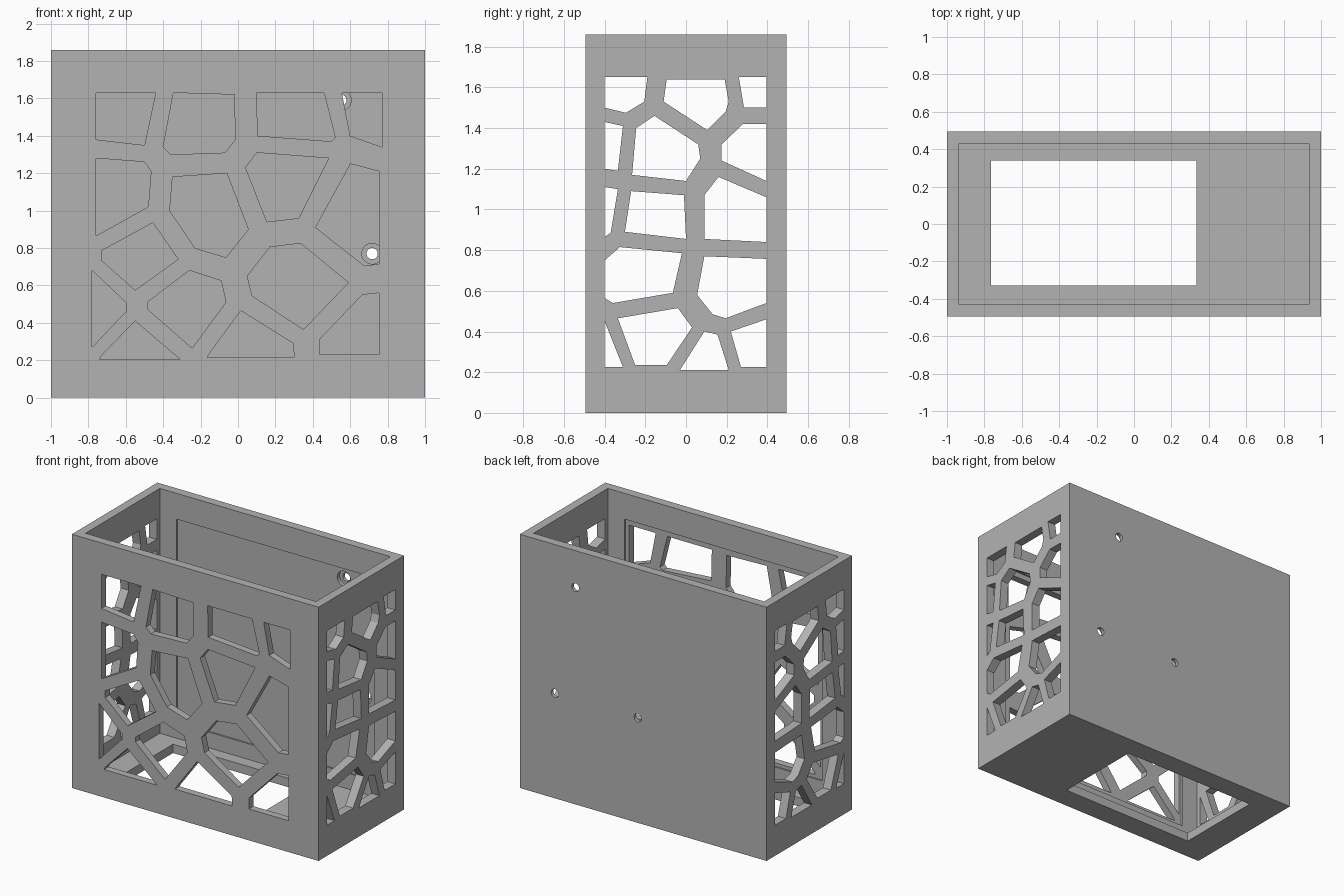
import bpy, bmesh, math
from mathutils import Matrix, Vector

default = bpy.data.objects.get("Cube")
if default:
    bpy.data.objects.remove(default, do_unlink=True)

WIDTH, DEPTH, HEIGHT, WALL = 2.0, 0.99, 1.86, 0.065
INNER_X, INNER_Y = WIDTH / 2 - WALL, DEPTH / 2 - WALL

grey = bpy.data.materials.new("plain_grey")
grey.use_nodes = True
colour = (0.45, 0.45, 0.45, 1)
grey.diffuse_color = colour
grey.node_tree.nodes["Principled BSDF"].inputs["Base Color"].default_value = colour


def add_box(bm, low, high):
    low, high = Vector(low), Vector(high)
    place = Matrix.Translation((low + high) / 2) @ Matrix.Diagonal((high - low).to_4d())
    bmesh.ops.create_cube(bm, size=1, matrix=place)


def add_prism(bm, base, sweep):
    face = bm.faces.new([bm.verts.new(point) for point in base])
    swept = bmesh.ops.extrude_face_region(bm, geom=[face])["geom"]
    moved = [item for item in swept if isinstance(item, bmesh.types.BMVert)]
    bmesh.ops.translate(bm, verts=moved, vec=sweep)


def add_bore(bm, x, z, radius, start, end):
    place = Matrix.Translation((x, (start + end) / 2, z)) @ Matrix.Rotation(math.pi / 2, 4, "X")
    bmesh.ops.create_cone(bm, cap_ends=True, segments=32, radius1=radius,
                          radius2=radius, depth=end - start, matrix=place)


def make_object(name, bm):
    bmesh.ops.recalc_face_normals(bm, faces=bm.faces)
    mesh = bpy.data.meshes.new(name)
    bm.to_mesh(mesh)
    bm.free()
    mesh.materials.append(grey)
    obj = bpy.data.objects.new(name, mesh)
    bpy.context.collection.objects.link(obj)
    return obj


def carve(target, name, bm):
    cutter = make_object(name, bm)
    cutter.hide_render = True
    modifier = target.modifiers.new(name, "BOOLEAN")
    modifier.operation = "DIFFERENCE"
    modifier.solver = "EXACT"
    modifier.object = cutter
    bpy.context.view_layer.objects.active = target
    bpy.ops.object.modifier_apply(modifier=name)
    bpy.data.objects.remove(cutter, do_unlink=True)


# Solid block that becomes the open-topped case
bm = bmesh.new()
add_box(bm, (-WIDTH / 2, -DEPTH / 2, 0), (WIDTH / 2, DEPTH / 2, HEIGHT))
case = make_object("ventilated_case", bm)

# Main cavity
bm = bmesh.new()
add_box(bm, (-INNER_X, -INNER_Y, WALL), (INNER_X, INNER_Y, HEIGHT + 1))
carve(case, "cavity", bm)

# Rectangular opening in the floor
bm = bmesh.new()
add_box(bm, (-.765, -.33, -1), (.335, .34, .1))
carve(case, "floor_opening", bm)

# Shallow recesses inside the front and back walls
bm = bmesh.new()
for side in (-1, 1):
    near, far = sorted((side * (INNER_Y - .05), side * (INNER_Y + .012)))
    add_box(bm, (-.8, near, .18), (.8, far, 1.67))
carve(case, "wall_recesses", bm)

# Irregular cells through the front wall
front = bmesh.new()


def front_cell(*outline):
    add_prism(front, [(x, -.6, z) for x, z in outline], (0, .4, 0))


# Front, top row
front_cell((-.76, 1.63), (-.44, 1.63), (-.5, 1.35), (-.76, 1.38))
front_cell((-.345, 1.63), (-.02, 1.62), (-.015, 1.38), (-.07, 1.31), (-.36, 1.3), (-.4, 1.34))
front_cell((.1, 1.63), (.46, 1.63), (.52, 1.39), (.5, 1.37), (.105, 1.4))
front_cell((.555, 1.63), (.77, 1.63), (.77, 1.34), (.6, 1.4))
# Front, upper middle row
front_cell((-.76, 1.28), (-.5, 1.26), (-.465, 1.21), (-.48, 1.02), (-.76, .865))
front_cell((-.35, 1.18), (-.06, 1.2), (.055, .9), (-.065, .75), (-.23, .8), (-.365, 1))
front_cell((.1, 1.31), (.485, 1.28), (.325, .96), (.155, .94), (.04, 1.23))
front_cell((.6, 1.25), (.755, 1.21), (.755, .715), (.675, .705), (.415, .91), (.585, 1.22))
# Front, lower middle row
front_cell((-.455, .935), (-.32, .74), (-.55, .575), (-.73, .735), (-.73, .785))
front_cell((.17, .805), (.335, .825), (.59, .615), (.35, .365), (.075, .545), (.05, .65))
front_cell((-.78, .68), (-.595, .505), (-.595, .465), (-.78, .27))
front_cell((-.26, .68), (-.09, .625), (-.065, .51), (-.245, .265), (-.485, .475), (-.485, .51))
# Front, bottom row
front_cell((-.55, .41), (-.31, .205), (-.74, .205), (-.73, .225))
front_cell((.015, .465), (.295, .29), (.3, .215), (-.165, .215), (-.15, .24))
front_cell((.665, .55), (.755, .56), (.755, .23), (.435, .23), (.435, .31))
carve(case, "front_cells", front)

# Matching irregular cells through both side walls
sides = bmesh.new()


def side_cell(*outline):
    add_prism(sides, [(-WIDTH, y, z) for y, z in outline], (2 * WIDTH, 0, 0))


# Sides, top row
side_cell((-.4, 1.65), (-.19, 1.65), (-.205, 1.53), (-.295, 1.475), (-.4, 1.5))
side_cell((-.095, 1.64), (.19, 1.64), (.21, 1.53), (.195, 1.48), (.105, 1.39), (-.11, 1.53))
side_cell((.26, 1.65), (.395, 1.65), (.395, 1.5), (.285, 1.5))
# Sides, upper middle row
side_cell((-.4, 1.43), (-.31, 1.41), (-.335, 1.19), (-.4, 1.2))
side_cell((-.155, 1.46), (.06, 1.32), (.07, 1.25), (0, 1.14), (-.265, 1.17), (-.245, 1.4))
side_cell((.28, 1.42), (.395, 1.42), (.395, 1.14), (.175, 1.24), (.175, 1.32))
# Sides, middle row
side_cell((-.4, 1.11), (-.335, 1.1), (-.37, .885), (-.4, .865))
side_cell((-.27, 1.09), (-.01, 1.07), (0, .855), (-.3, .89))
side_cell((.16, 1.16), (.395, 1.06), (.395, .84), (.09, .855), (.09, 1.07))
# Sides, lower middle row
side_cell((-.325, .815), (-.02, .785), (-.065, .59), (-.36, .54), (-.4, .565), (-.4, .75))
side_cell((.09, .77), (.395, .757), (.395, .54), (.195, .465), (.13, .485), (.055, .58))
# Sides, bottom row
side_cell((-.4, .45), (-.31, .225), (-.4, .225))
side_cell((-.335, .465), (-.04, .515), (.03, .42), (-.095, .235), (-.25, .235))
side_cell((.09, .4), (.155, .385), (.21, .21), (-.03, .21))
side_cell((.395, .46), (.395, .225), (.27, .225), (.22, .4))
carve(case, "side_cells", sides)

# Screw holes in the back wall, counterbored from inside
for name, radius, end in (("counterbores", .055, .47), ("screw_holes", .03, .6)):
    bm = bmesh.new()
    for x, z in ((.55, 1.59), (.717, .77), (.045, .77)):
        add_bore(bm, x, z, radius, .3, end)
    carve(case, name, bm)
